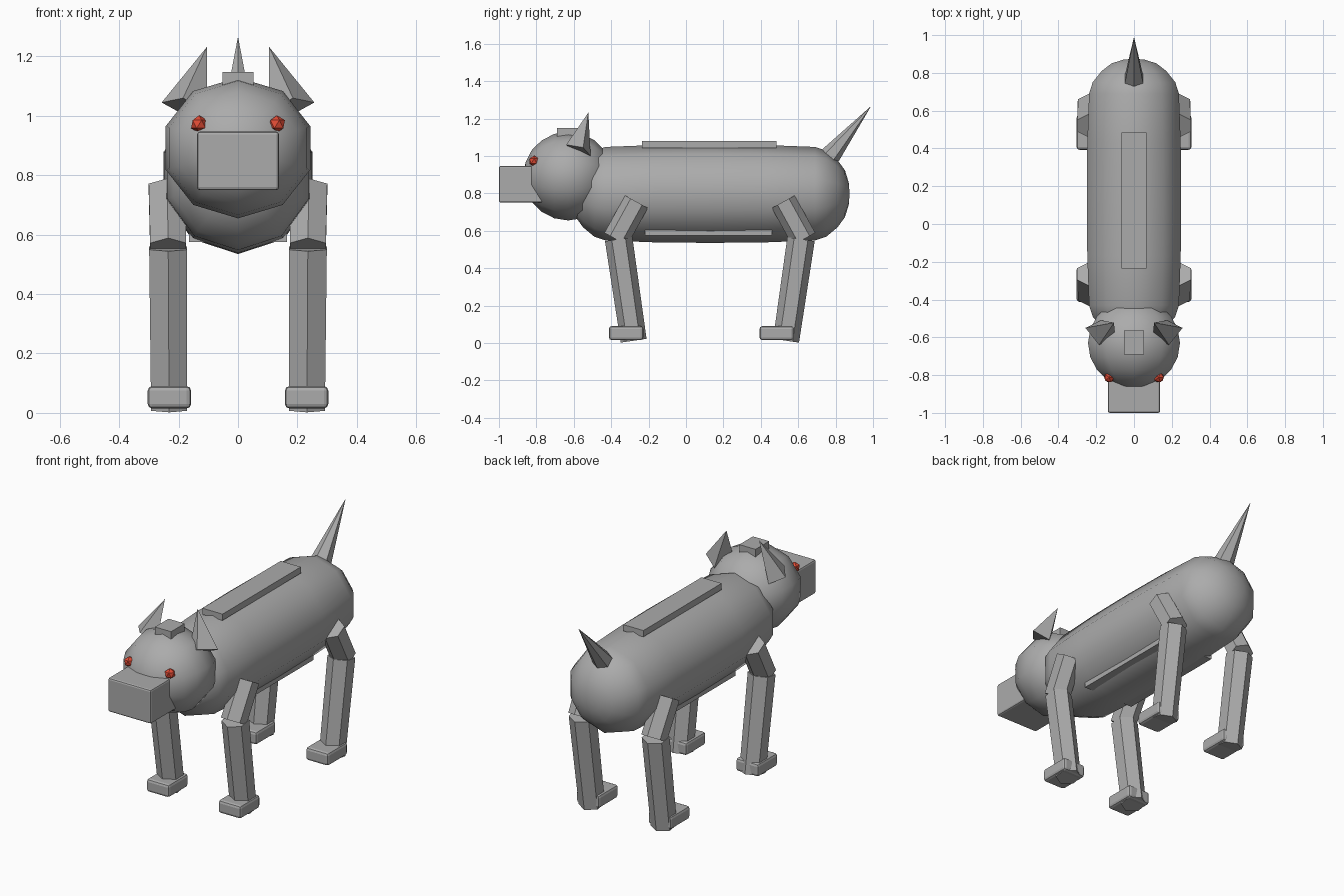
import bpy, bmesh, math
from mathutils import Vector

if "Cube" in bpy.data.objects:
    bpy.data.objects.remove(bpy.data.objects["Cube"])


def material(name, rgb):
    m = bpy.data.materials.new(name)
    m.diffuse_color = (*rgb, 1)
    m.use_nodes = True
    m.node_tree.nodes["Principled BSDF"].inputs["Base Color"].default_value = m.diffuse_color
    return m


GREY = material("grey", (0.41, 0.41, 0.41))
RED = material("red", (0.75, 0.07, 0.035))


def finish(name, bm, mat=GREY, smooth=False):
    bmesh.ops.recalc_face_normals(bm, faces=bm.faces)
    for f in bm.faces:
        f.smooth = smooth
    me = bpy.data.meshes.new(name)
    bm.to_mesh(me)
    bm.free()
    me.materials.append(mat)
    ob = bpy.data.objects.new(name, me)
    bpy.context.collection.objects.link(ob)
    return ob


def box(name, lo, hi, bevel=0):
    bm = bmesh.new()
    bmesh.ops.create_cube(bm, size=1)
    for v in bm.verts:
        v.co = [l + (c + 0.5) * (h - l) for l, h, c in zip(lo, hi, v.co)]
    if bevel:
        bmesh.ops.bevel(bm, geom=bm.edges[:], offset=bevel, segments=2,
                        profile=0.5, affect='EDGES')
    return finish(name, bm)


def lathe_y(name, profile, centre, sx=1, sides=10):
    """Rings of (y offset, radius) around the y axis, closed by poles."""
    bm = bmesh.new()
    c = Vector(centre)
    rings = []
    for y, r in profile[1:-1]:
        rings.append([bm.verts.new(c + Vector((
            sx * r * math.sin(math.tau * i / sides), y,
            r * math.cos(math.tau * i / sides)))) for i in range(sides)])
    poles = [bm.verts.new(c + Vector((0, profile[k][0], 0))) for k in (0, -1)]
    for i in range(sides):
        j = (i + 1) % sides
        for a, b in zip(rings, rings[1:]):
            bm.faces.new((a[i], a[j], b[j], b[i]))
        bm.faces.new((poles[0], rings[0][j], rings[0][i]))
        bm.faces.new((poles[1], rings[-1][i], rings[-1][j]))
    return finish(name, bm, smooth=True)


def prism(name, a, b, r1, r2, sides=6):
    """Tapered prism from a to b, with a corner facing along y."""
    a, b = Vector(a), Vector(b)
    axis = (b - a).normalized()
    u = Vector((1, 0, 0))
    w = axis.cross(u).normalized()
    bm = bmesh.new()
    ends = []
    for p, r in ((a, r1), (b, r2)):
        ends.append([bm.verts.new(p + r * (w * math.cos(math.tau * i / sides)
                     + u * math.sin(math.tau * i / sides)))
                     for i in range(sides)])
    for i in range(sides):
        j = (i + 1) % sides
        bm.faces.new((ends[0][i], ends[0][j], ends[1][j], ends[1][i]))
    for e in ends:
        bm.faces.new(e)
    bmesh.ops.remove_doubles(bm, verts=bm.verts[:], dist=0.0005)
    return finish(name, bm)


# Body: slightly bulging capsule
half = [(0.30, 0.26), (0.56, 0.25), (0.62, 0.23), (0.68, 0.18),
        (0.72, 0.125), (0.74, 0.06), (0.745, 0)]
lathe_y("body", [(-y, r) for y, r in reversed(half)] + [(0, 0.263)] + half,
        (0, 0.13, 0.798))

# Head: low-poly ball
lathe_y("head", [(-0.24 * math.cos(math.pi * k / 10),
                  0.237 * math.sin(math.pi * k / 10)) for k in range(11)],
        (0, -0.63, 0.892), sx=1.08)

# Snout and plates
box("snout", (-0.138, -1.0, 0.75), (0.138, -0.76, 0.947), 0.01)
box("head_plate", (-0.052, -0.69, 1.10), (0.052, -0.565, 1.148))
box("back_plate", (-0.065, -0.235, 1.043), (0.065, 0.485, 1.08))
box("belly_plate", (-0.165, -0.22, 0.575), (0.165, 0.46, 0.605))

# Tail spike
prism("tail", (0, 0.75, 0.975), (0, 0.99, 1.267), 0.06, 0.0, 6)

for s, side in ((1, "right"), (-1, "left")):
    # Ear: four-sided spike leaning inwards
    bm = bmesh.new()
    base = [bm.verts.new((s * x, y, z)) for x, y, z in (
        (0.257, -0.55, 1.045), (0.185, -0.64, 1.06),
        (0.103, -0.60, 1.015), (0.175, -0.51, 1.0))]
    tip = bm.verts.new((s * 0.105, -0.522, 1.232))
    bm.faces.new(base)
    for i in range(4):
        bm.faces.new((base[i], base[(i + 1) % 4], tip))
    finish(side + "_ear", bm)

    # Eye
    bm = bmesh.new()
    bmesh.ops.create_icosphere(bm, subdivisions=1, radius=0.03)
    for v in bm.verts:
        v.co += Vector((s * 0.131, -0.812, 0.972))
    finish(side + "_eye", bm, RED)

    # Legs: the hind pair mirrors the front bend, feet all point forward
    for end, my, foot_y in (("front", lambda y: y, -0.32),
                            ("hind", lambda y: 0.255 - y, 0.485)):
        n = f"{end}_{side}_"
        x = s * 0.235
        prism(n + "upper_leg", (s * 0.24, my(-0.265), 0.755),
              (x, my(-0.375), 0.555), 0.07, 0.07)
        prism(n + "lower_leg", (x, my(-0.36), 0.555),
              (s * 0.232, my(-0.28), 0.012), 0.074, 0.07)
        xs = sorted((s * 0.158, s * 0.304))
        box(n + "foot", (xs[0], foot_y - 0.092, 0.015),
            (xs[1], foot_y + 0.092, 0.09), 0.015)
